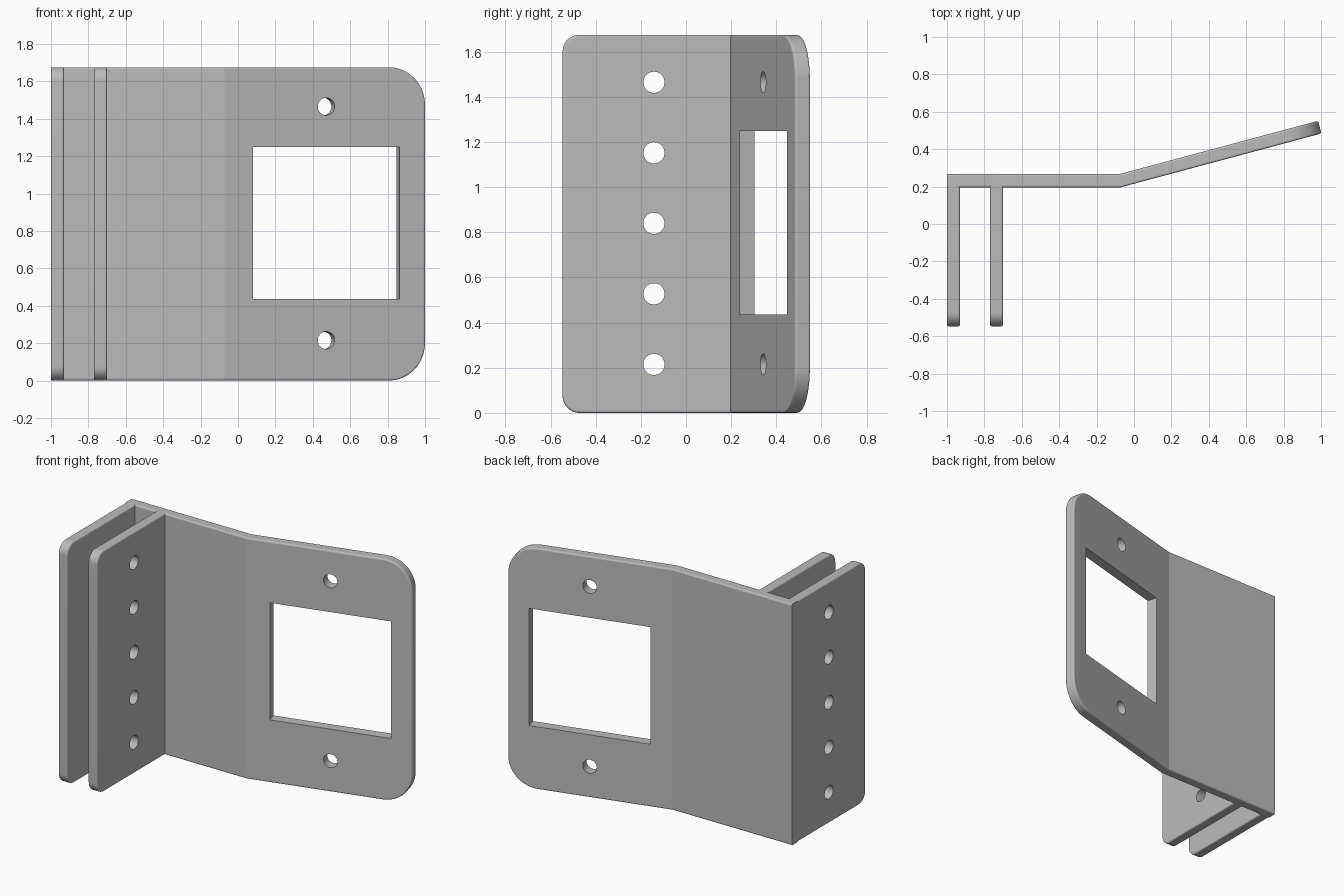
import bpy, bmesh, math
from mathutils import Matrix, Vector

if "Cube" in bpy.data.objects:
    bpy.data.objects.remove(bpy.data.objects["Cube"])

H, T = 1.675, 0.07            # height, sheet thickness
BX, BY = -0.072, 0.196        # bend line on the front face
ANG = math.radians(15)
WING = 1.112

grey = bpy.data.materials.new("plain grey")
grey.diffuse_color = (0.5, 0.5, 0.5, 1)
grey.use_nodes = True
grey.node_tree.nodes["Principled BSDF"].inputs["Base Color"].default_value = grey.diffuse_color


def to_object(bm, name):
    bmesh.ops.recalc_face_normals(bm, faces=bm.faces)
    me = bpy.data.meshes.new(name)
    bm.to_mesh(me)
    bm.free()
    me.materials.append(grey)
    ob = bpy.data.objects.new(name, me)
    bpy.context.collection.objects.link(ob)
    return ob


def sheet(u0, u1, r, bevel=0.01):
    """Flat sheet in (u, thickness, z), corners rounded at the u1 end."""
    pts = [(u0, 0)]
    for cz, start in ((r, -90), (H - r, 0)):
        for i in range(15):
            a = math.radians(start + 90 * i / 14)
            pts.append((u1 - r + r * math.cos(a), cz + r * math.sin(a)))
    pts.append((u0, H))
    bm = bmesh.new()
    f = bm.faces.new([bm.verts.new((u, 0, z)) for u, z in pts])
    ext = bmesh.ops.extrude_face_region(bm, geom=[f])["geom"]
    bmesh.ops.translate(bm, vec=(0, T, 0),
                        verts=[v for v in ext if isinstance(v, bmesh.types.BMVert)])
    bmesh.ops.recalc_face_normals(bm, faces=bm.faces)
    # soften the free rim on both sides
    rim = [e for e in bm.edges
           if abs(e.verts[0].co.y - e.verts[1].co.y) < 1e-6
           and max(v.co.x for v in e.verts) > u0 + 1e-4]
    bmesh.ops.bevel(bm, geom=rim, offset=bevel, segments=3, profile=0.5,
                    affect='EDGES', clamp_overlap=True)
    return bm


def boolean(ob, other, op):
    m = ob.modifiers.new(op, 'BOOLEAN')
    m.operation, m.object, m.solver = op, other, 'EXACT'
    bpy.context.view_layer.objects.active = ob
    bpy.ops.object.modifier_apply(modifier=m.name)
    bpy.data.objects.remove(other)


def cylinder(matrix, r):
    bm = bmesh.new()
    bmesh.ops.create_cone(bm, cap_ends=True, segments=40, radius1=r, radius2=r,
                          depth=0.6, matrix=matrix)
    return to_object(bm, "hole_cutter")


# back plate with the wing bent along u = 0
bm = sheet(-1 - BX, WING, 0.2)
bmesh.ops.bisect_plane(bm, geom=bm.verts[:] + bm.edges[:] + bm.faces[:],
                       plane_co=(0, 0, 0), plane_no=(1, 0, 0))
for v in bm.verts:
    u, w, z = v.co
    if abs(u) < 1e-5:
        v.co = (BX - w * math.tan(ANG / 2), BY + w, z)
    elif u < 0:
        v.co = (BX + u, BY + w, z)
    else:
        v.co = (BX + u * math.cos(ANG) - w * math.sin(ANG),
                BY + u * math.sin(ANG) + w * math.cos(ANG), z)
bracket = to_object(bm, "bent_bracket")

# two parallel flanges pointing forward
for x in (-1, -0.77):
    bm = sheet(-BY - 0.03, 0.547, 0.075)
    for v in bm.verts:
        u, w, z = v.co
        v.co = (x + w, -u, z)
    boolean(bracket, to_object(bm, "flange"), 'UNION')

# window and screw holes through the wing
wing = Matrix.Translation((BX, BY, 0)) @ Matrix.Rotation(ANG, 4, 'Z')
bm = bmesh.new()
bmesh.ops.create_cube(bm, size=1, matrix=wing @ Matrix.Translation((0.563, T / 2, 0.842))
                      @ Matrix.Diagonal((0.813, 0.4, 0.814, 1)))
boolean(bracket, to_object(bm, "window_cutter"), 'DIFFERENCE')
for z in (0.215, 1.465):
    boolean(bracket, cylinder(wing @ Matrix.Translation((0.563, T / 2, z))
                              @ Matrix.Rotation(math.pi / 2, 4, 'X'), 0.047), 'DIFFERENCE')

# row of five holes through both flanges
for i in range(5):
    boolean(bracket, cylinder(Matrix.Translation((-0.85, -0.142, 0.215 + 0.3125 * i))
                              @ Matrix.Rotation(math.pi / 2, 4, 'Y'), 0.047), 'DIFFERENCE')

bpy.context.view_layer.objects.active = bracket
bracket.select_set(True)
bpy.ops.object.shade_smooth_by_angle(angle=math.radians(14))
